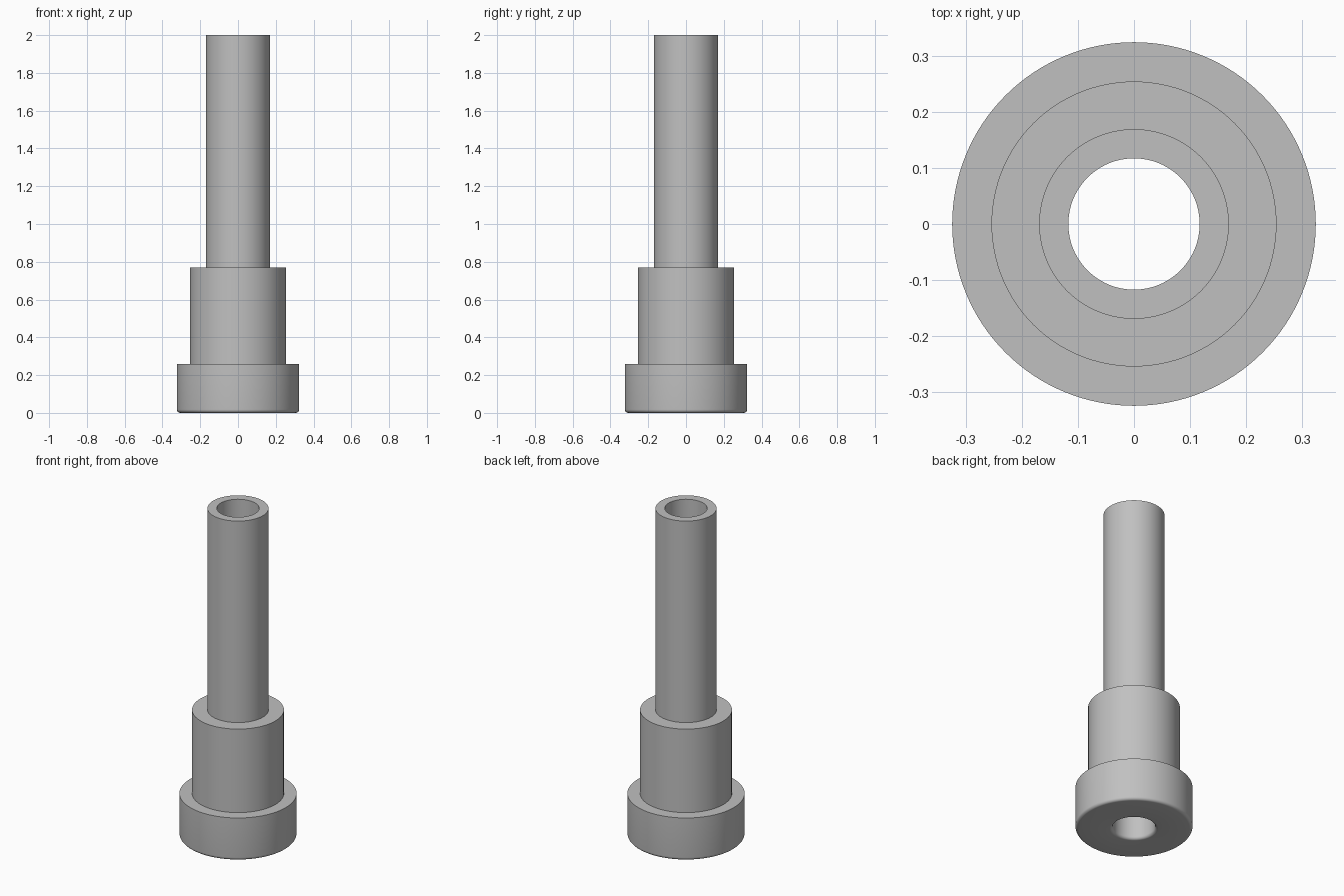
import bpy, bmesh
from math import sin, cos, pi, radians

cube = bpy.data.objects.get("Cube")
if cube:
    bpy.data.objects.remove(cube, do_unlink=True)

# Main dimensions
BORE, TUBE, COLLAR, FLANGE = 0.117, 0.169, 0.254, 0.324
FLANGE_TOP, COLLAR_TOP, TUBE_TOP = 0.26, 0.77, 2.0
FILLET, STEPS, SIDES = 0.018, 6, 128


def fillet(cx, cz, start):
    """Quarter circle of profile points, running counter-clockwise."""
    angles = [start + pi / 2 * i / STEPS for i in range(STEPS + 1)]
    return [(cx + FILLET * cos(a), cz + FILLET * sin(a)) for a in angles]


# Closed profile: rounded bore mouth, rounded flange foot, stepped outside
profile = fillet(BORE + FILLET, FILLET, pi)
profile += fillet(FLANGE - FILLET, FILLET, -pi / 2)
profile += [
    (FLANGE, FLANGE_TOP), (COLLAR, FLANGE_TOP),
    (COLLAR, COLLAR_TOP), (TUBE, COLLAR_TOP),
    (TUBE, TUBE_TOP), (BORE, TUBE_TOP),
]

# Revolve the profile into a hollow stepped bushing
bm = bmesh.new()
verts = [bm.verts.new((r, 0, z)) for r, z in profile]
edges = [bm.edges.new((v, verts[(i + 1) % len(verts)])) for i, v in enumerate(verts)]
bmesh.ops.spin(bm, geom=verts + edges, cent=(0, 0, 0), axis=(0, 0, 1),
               angle=2 * pi, steps=SIDES, use_merge=True)
bmesh.ops.remove_doubles(bm, verts=bm.verts, dist=0.0001)
bmesh.ops.recalc_face_normals(bm, faces=bm.faces)
mesh = bpy.data.meshes.new("stepped_bushing")
bm.to_mesh(mesh)
bm.free()
bushing = bpy.data.objects.new("stepped_bushing", mesh)
bpy.context.collection.objects.link(bushing)

# Plain grey finish
grey = bpy.data.materials.new("plain_grey")
grey.use_nodes = True
colour = (0.53, 0.53, 0.53, 1)
grey.diffuse_color = colour
grey.node_tree.nodes["Principled BSDF"].inputs["Base Color"].default_value = colour
mesh.materials.append(grey)

# Smooth walls with crisp steps
bpy.ops.object.select_all(action="DESELECT")
bushing.select_set(True)
bpy.context.view_layer.objects.active = bushing
bpy.ops.object.shade_smooth_by_angle(angle=radians(30))
